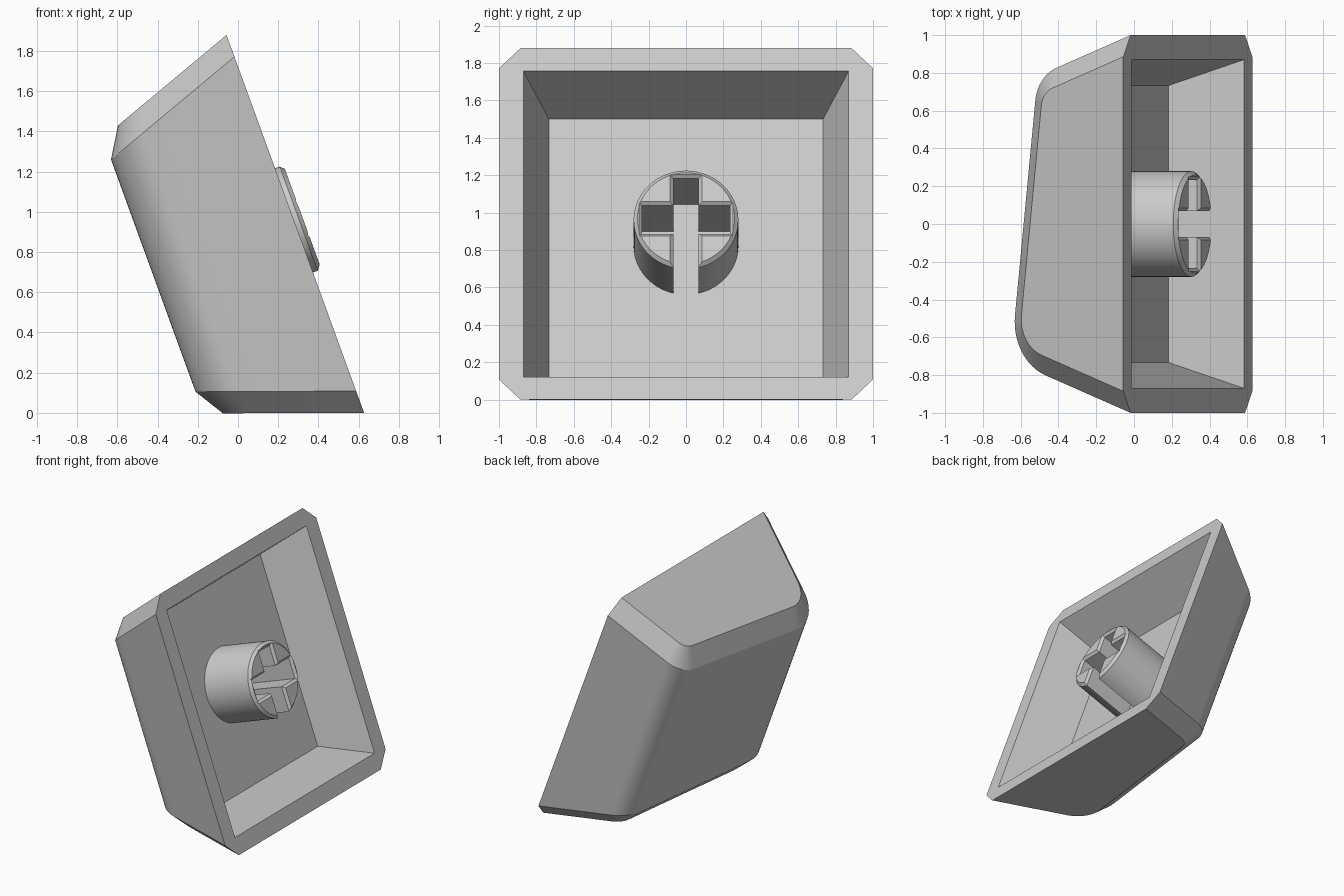
import bpy, bmesh, math
from mathutils import Vector

if "Cube" in bpy.data.objects:
    bpy.data.objects.remove(bpy.data.objects["Cube"])

# One plain grey plastic
grey = bpy.data.materials.new("grey_plastic")
grey.use_nodes = True
grey.diffuse_color = (0.6, 0.6, 0.6, 1)
grey.node_tree.nodes["Principled BSDF"].inputs["Base Color"].default_value = (0.6, 0.6, 0.6, 1)

# Tilted frame of the open side: across, up along the rim, out of the opening
TILT = math.radians(20)
CENTRE = Vector((0.285, 0, 0.94))
ACROSS = Vector((0, 1, 0))
UP = Vector((-math.sin(TILT), 0, math.cos(TILT)))
OUT = Vector((math.cos(TILT), 0, math.sin(TILT)))
DRAFT = 0.36


def loft(name, rings):
    """Closed solid through rings of (across, up, out) points."""
    bm = bmesh.new()
    loops = [[bm.verts.new(CENTRE + ACROSS * a + UP * b + OUT * c) for a, b, c in ring]
             for ring in rings]
    n = len(loops[0])
    for low, high in zip(loops, loops[1:]):
        for i in range(n):
            j = (i + 1) % n
            bm.faces.new((low[i], low[j], high[j], high[i]))
    bm.faces.new(loops[0])
    bm.faces.new(loops[-1])
    bmesh.ops.recalc_face_normals(bm, faces=bm.faces)
    mesh = bpy.data.meshes.new(name)
    bm.to_mesh(mesh)
    bm.free()
    mesh.materials.append(grey)
    obj = bpy.data.objects.new(name, mesh)
    bpy.context.collection.objects.link(obj)
    return obj


def select(obj):
    bpy.ops.object.select_all(action="DESELECT")
    obj.select_set(True)
    bpy.context.view_layer.objects.active = obj


def carve(obj, cutter):
    select(obj)
    cut = obj.modifiers.new("cut", "BOOLEAN")
    cut.operation = "DIFFERENCE"
    cut.solver = "EXACT"
    cut.object = cutter
    bpy.ops.object.modifier_apply(modifier=cut.name)
    bpy.data.objects.remove(cutter)
    bpy.ops.object.shade_smooth_by_angle(angle=math.radians(25))


def fillet(before, corner, after, reach, steps=12):
    """Circular arc that rounds a corner, starting reach away from it."""
    d1, d2 = (before - corner).normalized(), (after - corner).normalized()
    start, end = corner + d1 * reach, corner + d2 * reach
    w = math.sin(d1.angle(d2) / 2)
    arc = []
    for i in range(steps + 1):
        t = i / steps
        k0, k1, k2 = (1 - t) ** 2, 2 * w * t * (1 - t), t * t
        arc.append((start * k0 + corner * k1 + end * k2) / (k0 + k1 + k2))
    return arc


def profile(half, crown, reach_low, reach_high):
    """Drafted side section with a sloping crown: (across, height) points."""
    slope = 0.116

    def corner(side):
        h = (crown - side * slope * half) / (1 - side * slope * DRAFT)
        return Vector((side * (half - DRAFT * h), h))

    right, left = Vector((half, 0)), Vector((-half, 0))
    low, high = corner(1), corner(-1)
    return ([right] + fillet(right, low, high, reach_low)
            + fillet(low, high, left, reach_high) + [left])


def end_ring(section, side, rim):
    return [(p.x, side * (rim - DRAFT * p.y), -p.y) for p in section]


# Cap body with bevelled ends and a hollow inside
wide = profile(1.0, 0.694, 0.13, 0.24)
narrow = profile(0.885, 0.604, 0.07, 0.16)
body = loft("cap_body", [end_ring(narrow, -1, 1.0), end_ring(wide, -1, 0.885),
                         end_ring(wide, 1, 0.885), end_ring(narrow, 1, 1.0)])


def square(half, out):
    return [(a * half, b * half, out) for a, b in ((1, 1), (-1, 1), (-1, -1), (1, -1))]


carve(body, loft("hollow_cutter", [square(0.733, -0.376), square(0.87, 0), square(0.87, 0.1)]))

# Round mounting stem with a bevelled rim
STEM_UP = 0.014


def circle(radius, out, count=64):
    turns = [math.tau * i / count for i in range(count)]
    return [(radius * math.cos(t), STEM_UP + radius * math.sin(t), out) for t in turns]


stem = loft("mounting_stem", [circle(0.28, -0.39), circle(0.28, 0.025), circle(0.26, 0.045)])


# Cross slot, open at the lower side, with flared edges
def cross(grow, out):
    w, h, arm, low = 0.068 + grow, 0.08 + grow, 0.234 + grow, -0.5
    half = [(w, low), (w, -h), (arm, -h), (arm, h), (w, h), (w, arm)]
    outline = half + [(-a, b) for a, b in reversed(half)]
    return [(a, STEM_UP + b, out) for a, b in outline]


carve(stem, loft("slot_cutter", [cross(0, -0.6), cross(0, 0.027), cross(0.018, 0.045),
                                 cross(0.018, 0.1)]))
